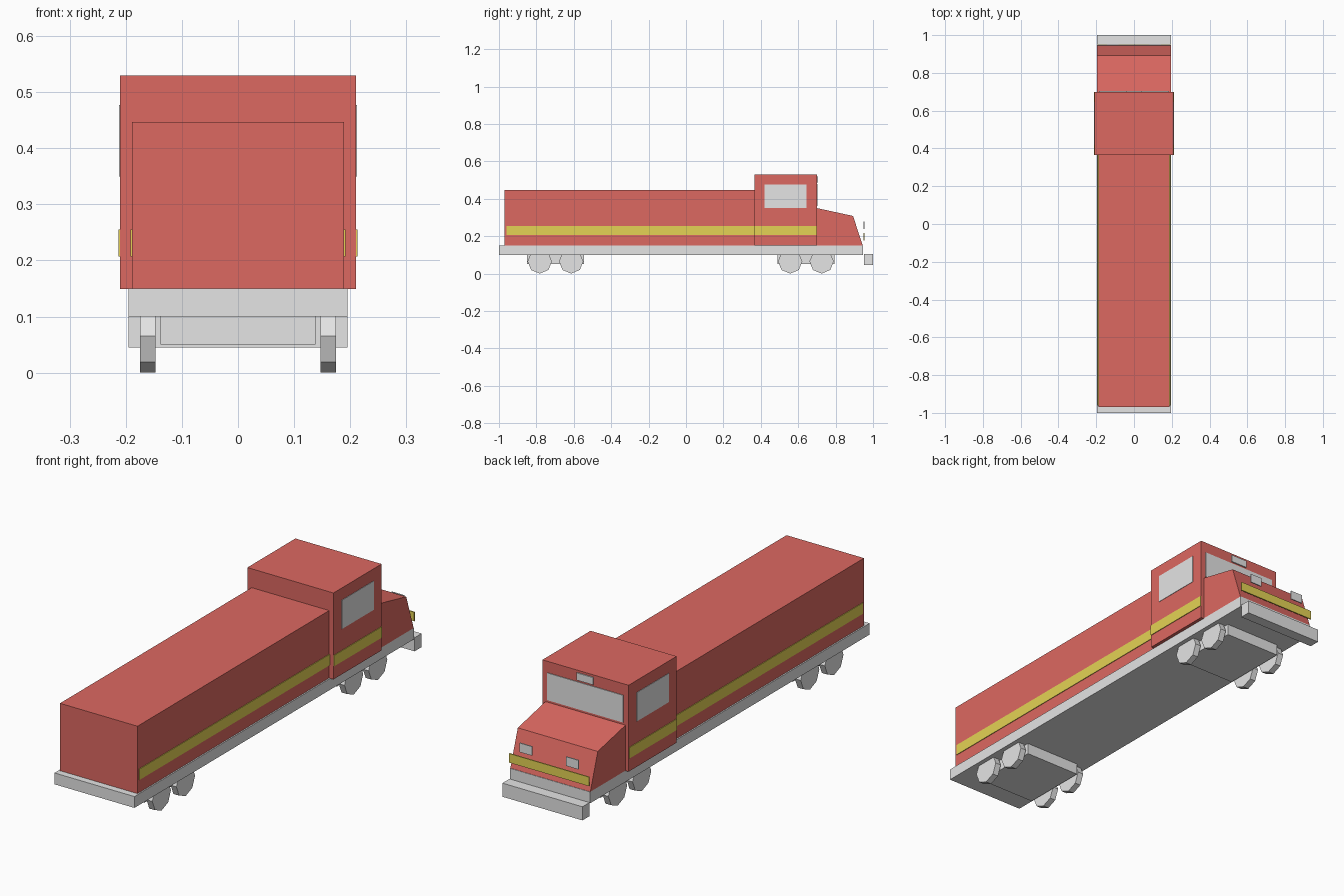
import bpy, bmesh, math
from mathutils import Matrix

if "Cube" in bpy.data.objects:
    bpy.data.objects.remove(bpy.data.objects["Cube"])


def material(name, rgb):
    m = bpy.data.materials.new(name)
    m.diffuse_color = (*rgb, 1)
    m.use_nodes = True
    m.node_tree.nodes["Principled BSDF"].inputs["Base Color"].default_value = m.diffuse_color
    return m


RED = material("body red", (0.72, 0.14, 0.12))
GREY = material("light grey", (0.78, 0.78, 0.78))
YELLOW = material("stripe yellow", (0.78, 0.65, 0.09))


def finish(name, bm, mat):
    bmesh.ops.recalc_face_normals(bm, faces=bm.faces)
    mesh = bpy.data.meshes.new(name)
    bm.to_mesh(mesh)
    bm.free()
    mesh.materials.append(mat)
    obj = bpy.data.objects.new(name, mesh)
    bpy.context.collection.objects.link(obj)
    return obj


def box(name, x, y, z, mat):
    """Box from (min, max) ranges along each axis."""
    bm = bmesh.new()
    bmesh.ops.create_cube(bm, size=1)
    for v in bm.verts:
        v.co = [r[0] + (c + 0.5) * (r[1] - r[0]) for c, r in zip(v.co, (x, y, z))]
    return finish(name, bm, mat)


def prism(name, profile, half_width, mat):
    """Side profile of (y, z) points extruded across x."""
    bm = bmesh.new()
    face = bm.faces.new([bm.verts.new((-half_width, y, z)) for y, z in profile])
    ext = bmesh.ops.extrude_face_region(bm, geom=[face])
    moved = [g for g in ext["geom"] if isinstance(g, bmesh.types.BMVert)]
    bmesh.ops.translate(bm, verts=moved, vec=(2 * half_width, 0, 0))
    return finish(name, bm, mat)


def wheel(name, x, y):
    """Octagonal wheel standing on one corner."""
    bm = bmesh.new()
    bmesh.ops.create_cone(bm, cap_ends=True, segments=8, radius1=0.065, radius2=0.065,
                          depth=0.028, matrix=Matrix.Translation((x, y, 0.065))
                          @ Matrix.Rotation(math.pi / 2, 4, 'Y'))
    return finish(name, bm, GREY)


# Chassis and bumper
box("chassis", (-0.195, 0.195), (-1, 0.947), (0.10, 0.15), GREY)
box("bumper", (-0.195, 0.195), (0.951, 1), (0.045, 0.105), GREY)

# Long body, cab and sloping nose
box("long_body", (-0.189, 0.189), (-0.97, 0.365), (0.15, 0.447), RED)
box("cab", (-0.21, 0.21), (0.365, 0.70), (0.149, 0.53), RED)
prism("nose", [(0.70, 0.15), (0.945, 0.15), (0.893, 0.308), (0.70, 0.35)], 0.195, RED)

# Bogies with two wheel pairs each
for end, cy in (("rear", -0.698), ("front", 0.641)):
    box(end + "_bogie", (-0.138, 0.138), (cy - 0.152, cy + 0.152), (0.05, 0.10), GREY)
    for i, dy in enumerate((-0.084, 0.084)):
        for side, sx in (("left", -1), ("right", 1)):
            wheel(f"{end}_{side}_wheel_{i + 1}", sx * 0.161, cy + dy)

# Side stripes, side windows and headlights, mirrored
for side, s in (("left", -1), ("right", 1)):
    def span(a, b):
        return tuple(sorted((s * a, s * b)))
    box(side + "_body_stripe", span(0.187, 0.192), (-0.96, 0.365), (0.207, 0.255), YELLOW)
    box(side + "_cab_stripe", span(0.208, 0.213), (0.366, 0.698), (0.207, 0.255), YELLOW)
    box(side + "_window", span(0.208, 0.212), (0.42, 0.645), (0.35, 0.477), GREY)
    box(side + "_headlight", span(0.083, 0.143), (0.949, 0.954), (0.238, 0.278), GREY)

# Windshield, roof lamp and nose stripe
box("windshield", (-0.185, 0.185), (0.698, 0.703), (0.36, 0.48), GREY)
box("roof_lamp", (-0.04, 0.04), (0.698, 0.705), (0.488, 0.52), GREY)
box("nose_stripe", (-0.195, 0.195), (0.949, 0.954), (0.178, 0.218), YELLOW)
